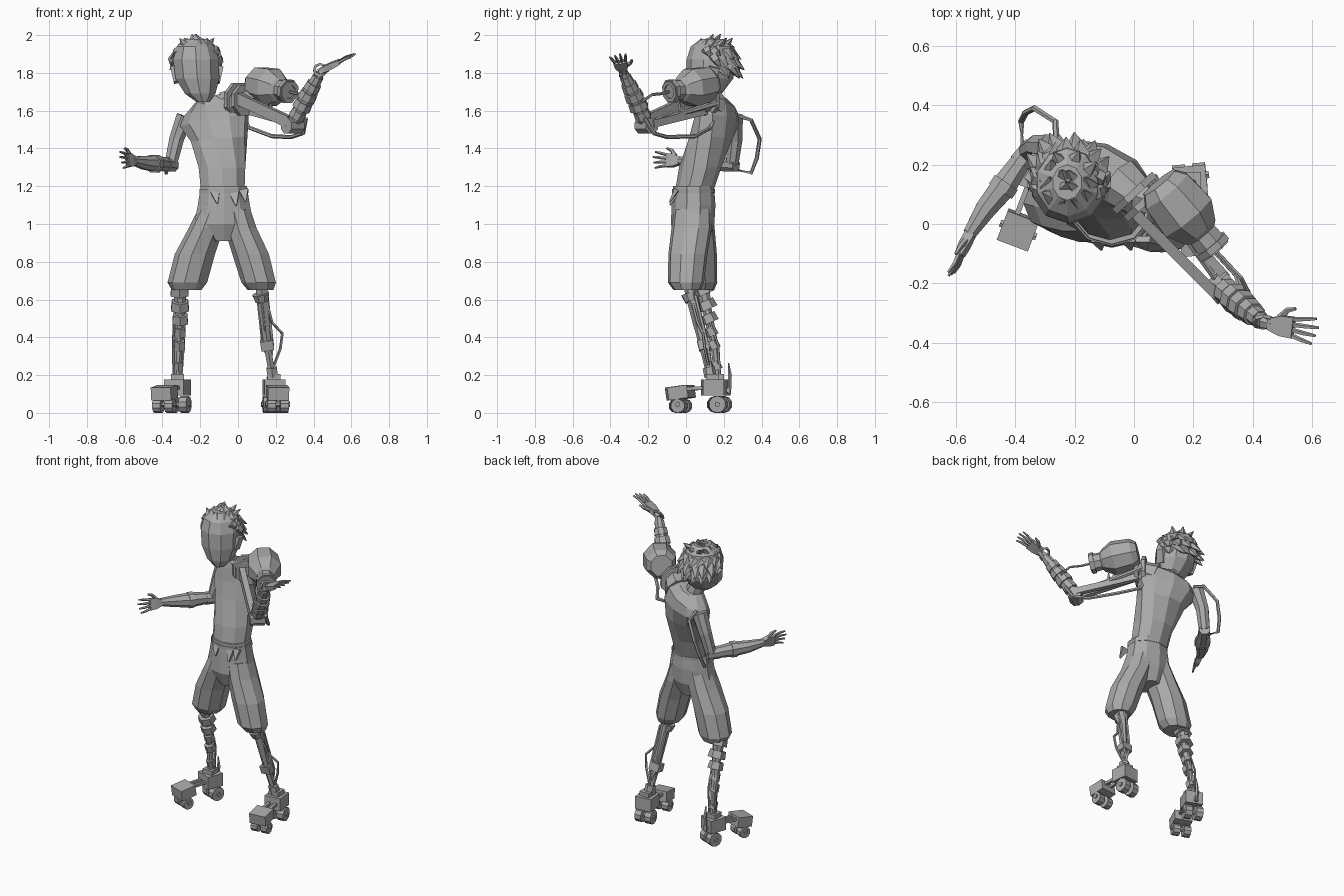
import bpy, bmesh, math, random
from math import sin, cos, pi, radians
from mathutils import Vector as V

cube = bpy.data.objects.get("Cube")
if cube:
    bpy.data.objects.remove(cube)
random.seed(4)

grey = bpy.data.materials.new("plain_grey")
grey.use_nodes = True
grey.diffuse_color = (0.4, 0.4, 0.4, 1)
grey.node_tree.nodes["Principled BSDF"].inputs["Base Color"].default_value = (0.4, 0.4, 0.4, 1)


def skin(name, rings):
    """Bridge equal point rings into one closed flat-shaded object."""
    bm = bmesh.new()
    loops = [[bm.verts.new(p) for p in ring] for ring in rings]
    n = len(loops[0])
    for a, b in zip(loops, loops[1:]):
        for i in range(n):
            bm.faces.new((a[i], a[(i + 1) % n], b[(i + 1) % n], b[i]))
    bm.faces.new(loops[0][::-1])
    bm.faces.new(loops[-1])
    bmesh.ops.recalc_face_normals(bm, faces=bm.faces)
    mesh = bpy.data.meshes.new(name)
    bm.to_mesh(mesh)
    bm.free()
    mesh.materials.append(grey)
    obj = bpy.data.objects.new(name, mesh)
    bpy.context.collection.objects.link(obj)
    return obj


def frame(a):
    ref = V((0, 1, 0)) if abs(a.z) > 0.8 else V((0, 0, 1))
    side = a.cross(ref).normalized()
    return side, side.cross(a).normalized(), ref


def limb(name, pts, radii, n=8, straight=False):
    """Tube through points; a radius may be a (side, up) pair."""
    pts = [V(p) for p in pts]
    if not isinstance(radii, list):
        radii = [radii] * len(pts)
    whole = (pts[-1] - pts[0]).normalized()
    ref = frame(whole)[2]
    grow = math.sqrt(2) if n == 4 else 1
    rings = []
    for i, (p, r) in enumerate(zip(pts, radii)):
        a = whole if straight else (pts[min(i + 1, len(pts) - 1)] - pts[max(i - 1, 0)]).normalized()
        side = a.cross(ref).normalized()
        up = side.cross(a)
        rs, ru = r if isinstance(r, tuple) else (r, r)
        angles = [2 * pi * (k + 0.5) / n for k in range(n)]
        rings.append([p + grow * (side * rs * cos(t) + up * ru * sin(t)) for t in angles])
    return skin(name, rings)


def beam(name, a, b, side, up=None):
    return limb(name, [a, b], (side, up or side), 4)


def body(name, rows, n=10):
    """Stack of level ellipses: x, y, z, x radius, y radius, yaw, tilt."""
    rings = []
    for x, y, z, rx, ry, *turn in rows:
        yaw, tilt = [radians(t) for t in turn] if turn else (0, 0)
        ring = []
        for k in range(n):
            t = 2 * pi * (k + 0.5) / n
            u, v = rx * cos(t), ry * sin(t)
            ring.append(V((x + u * cos(yaw) - v * sin(yaw),
                           y + u * sin(yaw) + v * cos(yaw), z + u * math.tan(tilt))))
        rings.append(ring)
    return skin(name, rings)


# Torso, neck and head
body("torso", [(-.08, .04, 1.16, .12, .1), (-.085, .075, 1.3, .13, .112),
               (-.1, .13, 1.45, .153, .118, -12, 5), (-.125, .165, 1.55, .19, .11, -18, 10),
               (-.135, .17, 1.62, .16, .095, -20, 19), (-.15, .155, 1.665, .08, .065, -20, 18)])
limb("neck", [(-.155, .15, 1.62), (-.2, .13, 1.74)], [.058, .05])
body("head", [(-.185, .075, 1.645, .035, .045), (-.2, .1, 1.69, .085, .09),
              (-.215, .125, 1.77, .122, .125), (-.222, .135, 1.87, .128, .132),
              (-.225, .14, 1.94, .105, .115), (-.225, .14, 1.98, .05, .06)])
for s, word in ((-1, "right"), (1, "left")):
    beam(word + "_ear", (-.218 + s * .11, .13, 1.75), (-.218 + s * .128, .15, 1.83), .012, .028)

# Hair locks over the crown and the back of the head
mid = V((-.222, .138, 1.855))
for lift, count, span in ((80, 4, 360), (55, 10, 360), (30, 9, 230), (5, 8, 190), (-15, 6, 150)):
    for k in range(count):
        az = radians(90 + span * ((k + .5) / count - .5) + random.uniform(-6, 6))
        el = radians(lift)
        out = V((cos(az) * cos(el), sin(az) * cos(el), sin(el)))
        base = mid + V((out.x * .112, out.y * .118, out.z * .1))
        drift = V((.03 * random.uniform(-1, 1), .025, .02 if lift > 50 else -.05))
        tip = base + out * .032 + drift
        limb("hair_lock", [base - out * .02 - drift * .6, base + out * .005, tip],
             [.03, (.036, .025), .002], 5)

# Shorts: seat, waistband, two wide legs and front tabs
body("shorts_seat", [(-.075, .04, 1.2, .128, .108), (-.075, .04, 1.1, .145, .116),
                     (-.075, .035, 1.0, .165, .115), (-.075, .035, .91, .06, .085)])
body("waistband", [(-.075, .04, 1.165, .136, .114), (-.075, .04, 1.185, .136, .114)])
body("right_shorts_leg", [(-.13, .04, 1.08, .08, .1), (-.165, .045, .98, .095, .108),
                          (-.225, .06, .84, .11, .105), (-.265, .07, .69, .108, .097),
                          (-.27, .075, .65, .08, .075)], 9)
body("left_shorts_leg", [(-.01, .035, 1.08, .08, .1), (.015, .03, .98, .088, .108),
                         (.07, .01, .84, .1, .105), (.112, 0, .69, .094, .097),
                         (.122, .005, .65, .07, .072)], 9)
for x, z in ((-.12, 1.13), (-.02, 1.12), (.03, 1.14)):
    limb("waist_tab", [(x, -.05, z + .04), (x + .01, -.085, z - .02)], [(.025, .012), (.004, .004)], 4)

# Right leg: jointed column of collars
knee, ankle = V((-.31, .085, .68)), V((-.32, .17, .17))
path = [knee, (-.305, .11, .55), (-.315, .15, .36), ankle]
limb("right_shin", path, [.04, .028, .022, .02])
for z, r in ((.65, .055), (.57, .055), (.5, .048), (.43, .034), (.36, .034), (.25, .028)):
    t = (knee.z - z) / (knee.z - ankle.z)
    p = knee.lerp(ankle, t) + V((.008, .005, 0)) * sin(pi * t)
    axis = V((0, -.01, .022))
    limb("right_shin_collar", [p - axis, p + axis], [r, r * .9], 6)
for s in (-.028, .028):
    limb("right_shin_rod", [(-.31 + s, .12, .5), (-.315 + s, .17, .36), (-.32 + s * .7, .18, .18)], .007, 5)

# Left leg: slim rods, cuff and an outer hose
limb("left_shin", [(.122, .02, .68), (.155, .09, .36), (.185, .135, .17)], [.036, .022, .018], 6)
limb("left_knee", [(.12, .02, .63), (.127, .03, .59)], [.048, .036], 8)
for s in (-.024, .024):
    limb("left_shin_rod", [(.13 + s, .05, .62), (.158 + s, .115, .36), (.185 - s, .14, .18)], .01, 5)
beam("left_shin_cuff", (.15, .088, .385), (.157, .1, .335), .034, .03)
limb("left_ankle_collar", [(.178, .12, .24), (.183, .13, .19)], .032, 6)
limb("left_leg_hose", [(.15, .03, .6), (.18, .06, .48), (.235, .09, .42), (.225, .1, .34), (.19, .12, .25)], .008, 5)
limb("left_front_strut", [(.12, .005, .62), (.14, .05, .45), (.155, .08, .38)], .008, 5)


# Wheeled feet
def foot(word, heel, toe):
    heel, toe = V(heel), V(toe)
    d = (toe - heel).normalized()
    across = V((-d.y, d.x, 0))
    up = V((0, 0, 1))
    beam(word + "_heel_block", heel - d * .055 + up * .135, heel + d * .055 + up * .135, .055, .042)
    beam(word + "_heel_cap", heel + up * .17, heel + up * .205, .035)
    beam(word + "_toe_block", toe - d * .052 + up * .115, toe + d * .052 + up * .1, .056, .034)
    for s in (-1, 1):
        o = across * .022 * s
        beam(word + "_foot_bar", heel + o + up * .135, toe + o + up * .125, .009)
        for spot, r in ((heel - d * .02, .045), (toe, .037)):
            c = spot + up * r + across * .034 * s
            limb(word + "_wheel", [c - across * .022, c + across * .022], r, 10)
    for spot in (heel - d * .02, toe):
        c = spot + up * .045
        limb(word + "_axle", [c - across * .065, c + across * .065], .014, 6)


foot("right", (-.32, .165, 0), (-.39, -.02, 0))
foot("left", (.19, .14, 0), (.21, -.05, 0))
limb("right_heel_spike", [(-.305, .23, .1), (-.305, .232, .2), (-.305, .225, .265)], [.009, .011, .003], 5)
beam("right_spike_mount", (-.31, .2, .12), (-.305, .235, .12), .012)


# Hands with spread fingers
def hand(word, wrist, tip, flat, thumb):
    wrist, tip, flat = V(wrist), V(tip), V(flat).normalized()
    d = tip - wrist
    size = d.length
    d.normalize()
    across = d.cross(flat).normalized() * thumb
    palm = wrist + d * size * .48
    rings = []
    for p, w, h in ((wrist, .02, .017), (wrist + d * size * .25, .034, .016), (palm, .036, .012)):
        rings.append([p + across * w * a + flat * h * b for a, b in ((1, 1), (-1, 1), (-1, -1), (1, -1))])
    skin(word + "_palm", rings)
    for k in range(4):
        s = 1.5 - k
        a = palm + across * s * .018 - d * .01
        b = palm + across * s * .029 + d * size * (.5 - .06 * abs(s - .4))
        limb(word + "_finger", [a, a.lerp(b, .55) + flat * .005, b], [.009, .008, .005], 5)
    a = wrist + d * size * .2 + across * .025
    limb(word + "_thumb", [a, a + across * .03 + d * .025, a + across * .04 + d * .055], [.013, .01, .006], 5)


# Right arm and its hanging cable
limb("right_upper_arm", [(-.28, .255, 1.57), (-.325, .26, 1.45), (-.355, .245, 1.32)], [.05, .042, .036])
limb("right_elbow", [(-.34, .265, 1.31), (-.385, .205, 1.315)], [.035, .04])
limb("right_forearm", [(-.365, .235, 1.315), (-.44, .125, 1.32), (-.5, .05, 1.325), (-.555, -.035, 1.335)],
     [.034, .046, .038, .024])
limb("right_cuff", [(-.43, .14, 1.32), (-.45, .11, 1.32)], .05)
hand("right", (-.55, -.03, 1.335), (-.625, -.18, 1.34), (.85, -.45, .2), 1)
limb("shoulder_cable", [(-.26, .26, 1.58), (-.265, .345, 1.55), (-.335, .39, 1.45), (-.365, .375, 1.35),
                        (-.38, .345, 1.27), (-.375, .25, 1.29)], .011, 6)

# Left shoulder plates and drum with a recessed nozzle
plate, aim = V((.015, .09, 1.655)), V((.68, -.73, 0)).normalized()
for shift, r in ((-.02, .1), (.025, .088)):
    p = plate + aim * shift
    limb("shoulder_plate", [p - aim * .012, p + aim * .012], r)
limb("shoulder_joint", [(-.05, .14, 1.62), plate], [.09, .07])
rear, nose = V((.085, .14, 1.745)), V((.275, -.09, 1.7))
limb("shoulder_drum", [rear.lerp(nose, t) for t in (0, .12, .5, .72, .76, 1, 1, .9)],
     [.07, .098, .108, .07, .055, .058, .038, .034], 8, True)
limb("nozzle_ring", [rear.lerp(nose, t) for t in (.9, .98)], .066, 8, True)
limb("drum_mount", [plate, (.11, .06, 1.7)], .05, 6)

# Left upper arm: twin beams, pistons and hoses
elbow = V((.29, -.21, 1.53))
beam("upper_arm_beam", (.0, .04, 1.665), elbow + V((-.02, -.02, .01)), .018, .03)
beam("upper_arm_brace", (.06, .1, 1.6), elbow + V((.02, .03, 0)), .016, .02)
for off in (V((.03, .05, .02)), V((.05, .07, -.015))):
    limb("arm_piston", [plate + off, (plate + off).lerp(elbow, .6), elbow], [.016, .012, .009], 6)
for t in (.35, .43, .51):
    p = plate.lerp(elbow, t) + V((.02, .03, .02))
    limb("arm_fin", [p - V((0, 0, .03)), p + V((0, 0, .035))], [.014, .004], 5)
limb("under_arm_hose", [(.02, .16, 1.58), (.06, .13, 1.51), (.18, .05, 1.465), (.28, -.1, 1.46),
                        (.345, -.17, 1.48), (.36, -.22, 1.56)], .011, 6)
limb("nozzle_hose", [nose, (.31, -.13, 1.69), (.36, -.18, 1.685), (.385, -.23, 1.65), (.36, -.24, 1.62)], .008, 6)

# Left forearm: segmented sleeve, elbow hub and wrist loop
wrist = V((.435, -.33, 1.8))
limb("elbow_hub", [elbow + V((-.035, -.03, -.01)), elbow + V((.035, .03, -.01))], .045)
limb("left_forearm", [elbow, elbow.lerp(wrist, .5), wrist], [.036, .042, .024])
for t, r in ((.2, .046), (.38, .053), (.56, .052), (.73, .045), (.87, .034)):
    limb("forearm_sleeve", [elbow.lerp(wrist, t - .07), elbow.lerp(wrist, t + .06)], [r, r * .92])
limb("left_wrist", [wrist, (.47, -.34, 1.825)], [.024, .02], 6)
hand("left", (.455, -.335, 1.82), (.625, -.365, 1.9), (-.4, -.1, .9), -1)
loop = [wrist + V((.032 * cos(t), .02 * sin(t), .032 * sin(t) + .015))
        for t in [2 * pi * k / 8 for k in range(8)]]
limb("wrist_loop", loop, .006, 4)
